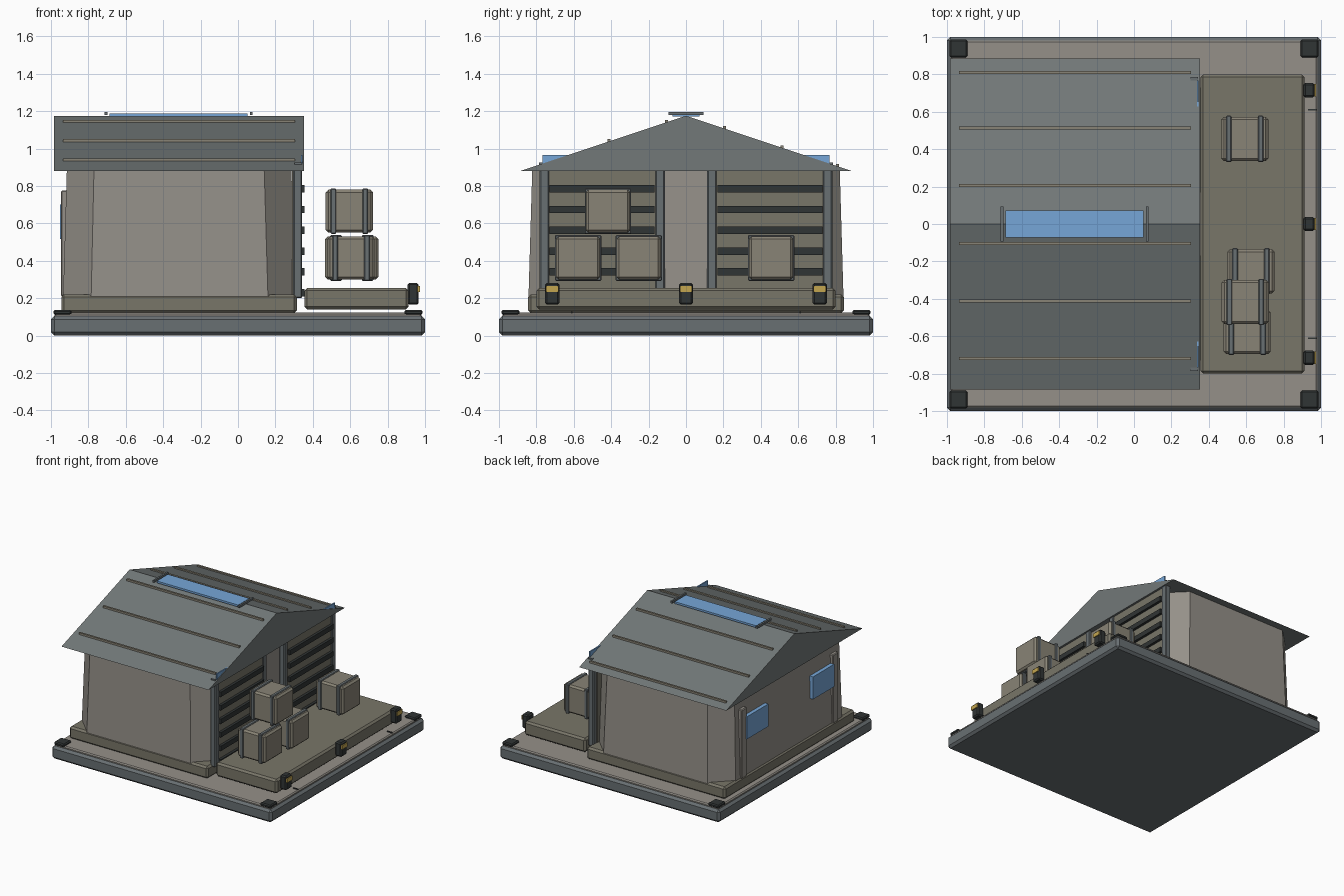
import bpy, bmesh
from mathutils import Vector

if "Cube" in bpy.data.objects:
    bpy.data.objects.remove(bpy.data.objects["Cube"])


def mat(name, r, g, b):
    m = bpy.data.materials.new(name)
    m.diffuse_color = (r, g, b, 1)
    m.use_nodes = True
    m.node_tree.nodes["Principled BSDF"].inputs["Base Color"].default_value = m.diffuse_color
    return m


STEEL = mat("steel", 0.14, 0.16, 0.17)
ROOF = mat("roof_grey", 0.17, 0.19, 0.19)
STONE = mat("stone", 0.30, 0.28, 0.25)
OLIVE = mat("olive", 0.19, 0.18, 0.14)
TAN = mat("tan", 0.25, 0.23, 0.18)
DARK = mat("dark", 0.03, 0.035, 0.035)
BLUE = mat("glass", 0.18, 0.38, 0.68)
YELLOW = mat("yellow", 0.55, 0.38, 0.08)


def finish(name, bm, material, bevel=0):
    bmesh.ops.recalc_face_normals(bm, faces=bm.faces)
    if bevel:
        bmesh.ops.bevel(bm, geom=bm.edges[:], offset=bevel, segments=1, affect='EDGES')
    me = bpy.data.meshes.new(name)
    bm.to_mesh(me)
    bm.free()
    ob = bpy.data.objects.new(name, me)
    me.materials.append(material)
    bpy.context.collection.objects.link(ob)
    return ob


def box(name, x, y, z, material, bevel=0):
    """Box from (min, max) ranges."""
    bm = bmesh.new()
    bmesh.ops.create_cube(bm, size=1)
    for v in bm.verts:
        v.co = Vector([(r[0] + r[1]) / 2 + c * (r[1] - r[0]) for r, c in zip((x, y, z), v.co)])
    return finish(name, bm, material, bevel)


def loft(name, a, b, material):
    """Closed solid between two matching outlines."""
    bm = bmesh.new()
    va, vb = [bm.verts.new(p) for p in a], [bm.verts.new(p) for p in b]
    bm.faces.new(va)
    bm.faces.new(vb)
    n = len(a)
    for i in range(n):
        j = (i + 1) % n
        bm.faces.new((va[i], va[j], vb[j], vb[i]))
    return finish(name, bm, material)


def span(c, w):
    return (c - w / 2, c + w / 2)


def mirrored(s, lo, hi):
    return tuple(sorted((s * lo, s * hi)))


# base plate, paving and corner pads
box("base_plate", (-1, 1), (-1, 1), (0, 0.105), STEEL, 0.018)
box("paving", (-0.98, 0.98), (-0.98, 0.98), (0.09, 0.122), STONE, 0.008)
for sx in (-1, 1):
    for sy in (-1, 1):
        box("corner_pad", span(sx * 0.938, 0.095), span(sy * 0.938, 0.095), (0.11, 0.138), DARK, 0.008)

# foundation and loading dock
box("foundation", (-0.945, 0.315), (-0.845, 0.845), (0.12, 0.22), OLIVE, 0.015)
box("loading_dock", (0.355, 0.912), (-0.8, 0.8), (0.14, 0.255), OLIVE, 0.015)


# tapered walls with chamfered corners
def octagon(x0, x1, y, c, z):
    return [(x0 + c, -y, z), (x1 - c, -y, z), (x1, -y + c, z), (x1, y - c, z),
            (x1 - c, y, z), (x0 + c, y, z), (x0, y - c, z), (x0, -y + c, z)]


loft("walls", octagon(-0.935, 0.31, 0.842, 0.15, 0.21), octagon(-0.915, 0.285, 0.822, 0.145, 0.89), STONE)

# gable roof
gable = [(-0.885, 0.88), (0.885, 0.88), (0, 1.175)]
loft("roof", [(-0.985, y, z) for y, z in gable], [(0.352, y, z) for y, z in gable], ROOF)
for y in (-0.72, -0.412, -0.103, 0.205, 0.513, 0.81):
    z = 1.175 - abs(y) / 3
    box("roof_rib", (-0.935, 0.305), span(y, 0.016), span(z + 0.003, 0.02), TAN)

# ridge skylight
box("skylight", (-0.688, 0.052), (-0.072, 0.072), (1.172, 1.188), BLUE)
for x in (-0.706, 0.07):
    box("skylight_bar", span(x, 0.014), (-0.094, 0.094), (1.178, 1.195), STEEL)

for s in (-1, 1):
    # door posts
    for y in (0.138, 0.757):
        box("door_post", (0.295, 0.342), span(s * y, 0.05), (0.2, 0.885), STEEL, 0.006)
    # slatted shutter
    box("shutter", (0.29, 0.335), mirrored(s, 0.16, 0.735), (0.2, 0.88), OLIVE)
    for i in range(6):
        box("shutter_slat", (0.33, 0.356), mirrored(s, 0.168, 0.73), span(0.23 + i * 0.111, 0.04), DARK)
    # clerestory panes over the shutters
    box("upper_pane", (0.336, 0.346), mirrored(s, 0.56, 0.768), (0.88, 0.966), BLUE)
    box("pane_bracket", (0.302, 0.342), mirrored(s, 0.768, 0.785), (0.912, 0.924), STEEL)
    # rear pilasters and windows
    box("rear_pilaster", (-0.946, -0.90), mirrored(s, 0.56, 0.63), (0.21, 0.775), STONE, 0.006)
    box("rear_window", (-0.952, -0.91), mirrored(s, 0.29, 0.57), (0.515, 0.70), BLUE)
    # ground markers
    box("ground_mark", (0.93, 0.975), span(s * 0.61, 0.008), (0.12, 0.13), DARK)

# dock bumpers
for y in (-0.715, 0, 0.715):
    box("dock_bumper", (0.906, 0.966), span(y, 0.076), (0.165, 0.282), DARK, 0.01)
    box("bumper_stripe", (0.955, 0.973), span(y, 0.066), (0.232, 0.265), YELLOW)

# strapped crates
for x, y, z in ((0.605, -0.577, 0.415), (0.625, -0.253, 0.415), (0.595, -0.417, 0.665), (0.592, 0.455, 0.415)):
    box("crate", span(x, 0.252), span(y, 0.236), span(z, 0.23), TAN, 0.014)
    for s in (-1, 1):
        box("crate_strap", span(x + s * 0.085, 0.03), span(y, 0.248), span(z, 0.244), STEEL, 0.005)
